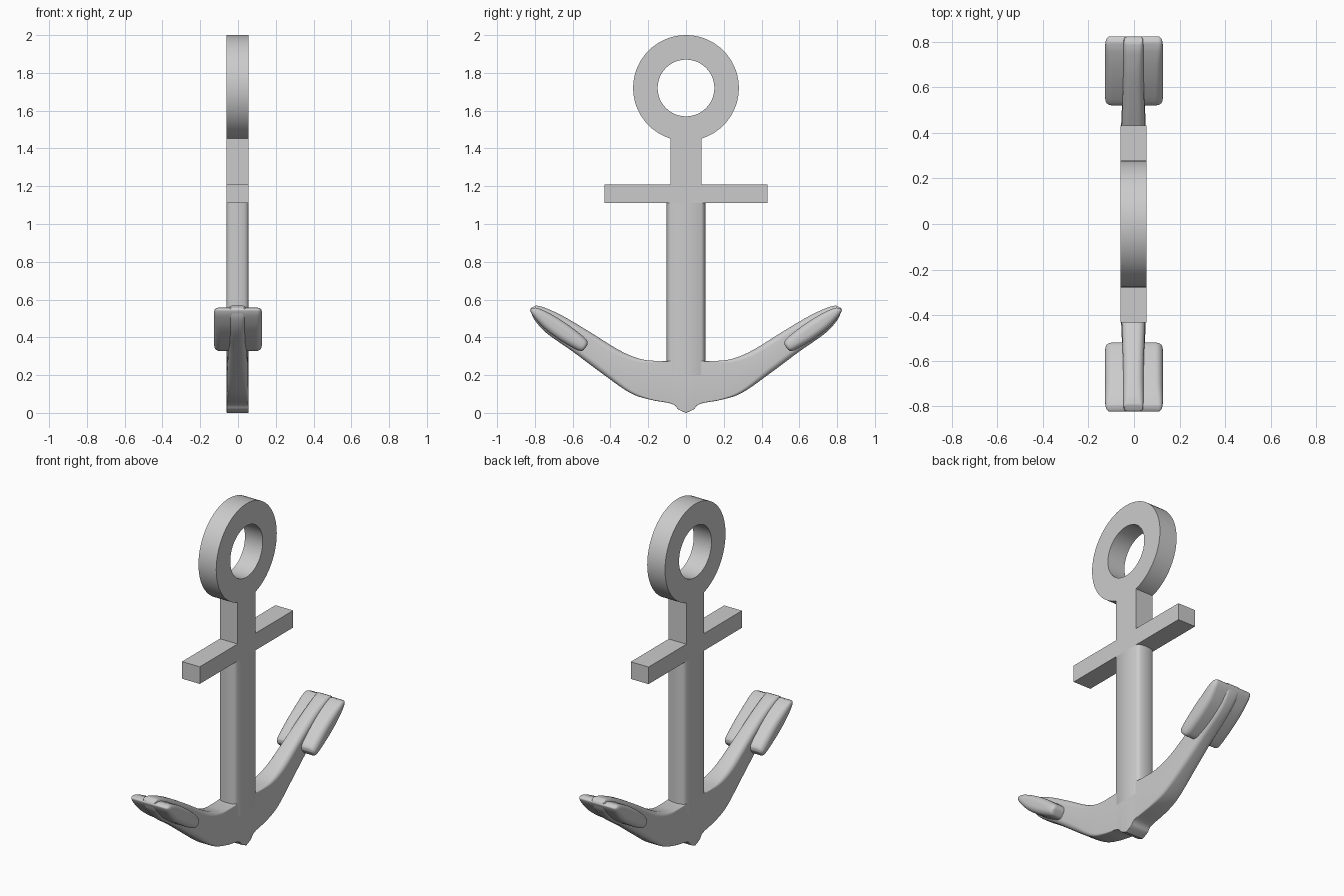
import bpy, bmesh, math

if "Cube" in bpy.data.objects:
    bpy.data.objects.remove(bpy.data.objects["Cube"])

XC, HX = -0.0025, 0.0575   # centre and half thickness of the flat body


def finish(name, bm, angle=35):
    bmesh.ops.recalc_face_normals(bm, faces=bm.faces)
    me = bpy.data.meshes.new(name)
    bm.to_mesh(me)
    bm.free()
    ob = bpy.data.objects.new(name, me)
    bpy.context.collection.objects.link(ob)
    bpy.ops.object.select_all(action='DESELECT')
    ob.select_set(True)
    bpy.context.view_layer.objects.active = ob
    bpy.ops.object.shade_smooth_by_angle(angle=math.radians(angle))
    return ob


def skin(name, rings, angle=35, closed=False):
    """Bridge equal-length point rings; cap the ends unless closed."""
    bm = bmesh.new()
    vs = [[bm.verts.new(p) for p in r] for r in rings]
    n = len(vs[0])
    for i in range(len(vs) if closed else len(vs) - 1):
        a, b = vs[i], vs[(i + 1) % len(vs)]
        for j in range(n):
            k = (j + 1) % n
            bm.faces.new((a[j], a[k], b[k], b[j]))
    if not closed:
        bm.faces.new(vs[0])
        bm.faces.new(vs[-1])
    return finish(name, bm, angle)


def box(name, y, z0, z1):
    return skin(name, [[(XC + sx * HX, sy * y, z) for sx, sy in
                        ((-1, -1), (1, -1), (1, 1), (-1, 1))] for z in (z0, z1)])


def spline(pts, steps):
    """Catmull-Rom interpolation of tuples."""
    out = []
    for i in range(len(pts) - 1):
        p = [pts[max(0, min(len(pts) - 1, i + k))] for k in (-1, 0, 1, 2)]
        for s in range(steps):
            t = s / steps
            out.append([0.5 * (2 * b + (c - a) * t + (2 * a - 5 * b + 4 * c - d) * t * t
                               + (3 * b - a - 3 * c + d) * t ** 3) for a, b, c, d in zip(*p)])
    return out + [list(pts[-1])]


def section(s, xc, side):
    """Rounded rectangle spanning a bottom and a top point in the yz plane."""
    by, bz, ty, tz, hw, r = s
    h = math.hypot(ty - by, tz - bz)
    r = min(r, h * 0.48, hw * 0.9)
    ring = []
    for q, (sx, sv) in enumerate(((1, 1), (-1, 1), (-1, -1), (1, -1))):
        for k in range(7):
            a = math.pi / 2 * (q + k / 6)
            x = sx * (hw - r) + r * math.cos(a)
            v = 0.5 + (sv * (h / 2 - r) + r * math.sin(a)) / h
            ring.append((xc + x, side * (by + (ty - by) * v), bz + (tz - bz) * v))
    return ring


# Ring
N = 72
skin("ring", [[(XC + sx * HX, r * math.sin(a), 1.72 + r * math.cos(a))
               for sx, r in ((-1, 0.15), (1, 0.15), (1, 0.28), (-1, 0.28))]
              for a in (2 * math.pi * i / N for i in range(N))], closed=True)

# Upper shank and stock
box("upper_shank", 0.082, 1.16, 1.50)
box("stock", 0.432, 1.11, 1.21)

# Lower shank with bulging sides
prof = []
for side in (1, -1):
    for k in range(13):
        t = 1 - k / 6
        prof.append((XC + side * t * HX, side * (0.082 + 0.022 * math.sqrt(max(0, 1 - t * t)))))
skin("lower_shank", [[(x, y, z) for x, y in prof] for z in (0.2, 1.11)], 50)

# Arms and flukes: bottom y, z, top y, z, half width, corner radius
arm = [(0, 0, 0, .275, HX, .002),
       (.04, .018, .04, .275, HX, .002),
       (.075, .048, .08, .275, HX, .003),
       (.19, .07, .15, .275, HX, .008),
       (.30, .108, .24, .285, .057, .018),
       (.454, .216, .35, .33, .054, .03),
       (.60, .325, .507, .427, .048, .03),
       (.735, .42, .65, .512, .045, .03),
       (.80, .49, .745, .556, .045, .025),
       (.822, .54, .785, .567, .043, .018),
       (.820, .555, .797, .567, .040, .010)]
fluke = [(.542, .333, .527, .352, .105, .01),
         (.555, .328, .522, .365, .120, .022),
         (.585, .337, .532, .393, .127, .034),
         (.67, .387, .615, .46, .127, .034),
         (.75, .447, .695, .512, .127, .032),
         (.805, .507, .755, .543, .127, .026),
         (.824, .540, .785, .554, .122, .018),
         (.822, .550, .797, .557, .112, .010)]
for side, tag in ((1, "right"), (-1, "left")):
    skin(tag + "_arm", [section(s, XC, side) for s in spline(arm, 5)], 40)
    skin(tag + "_fluke", [section(s, 0, side) for s in spline(fluke, 5)], 60)
